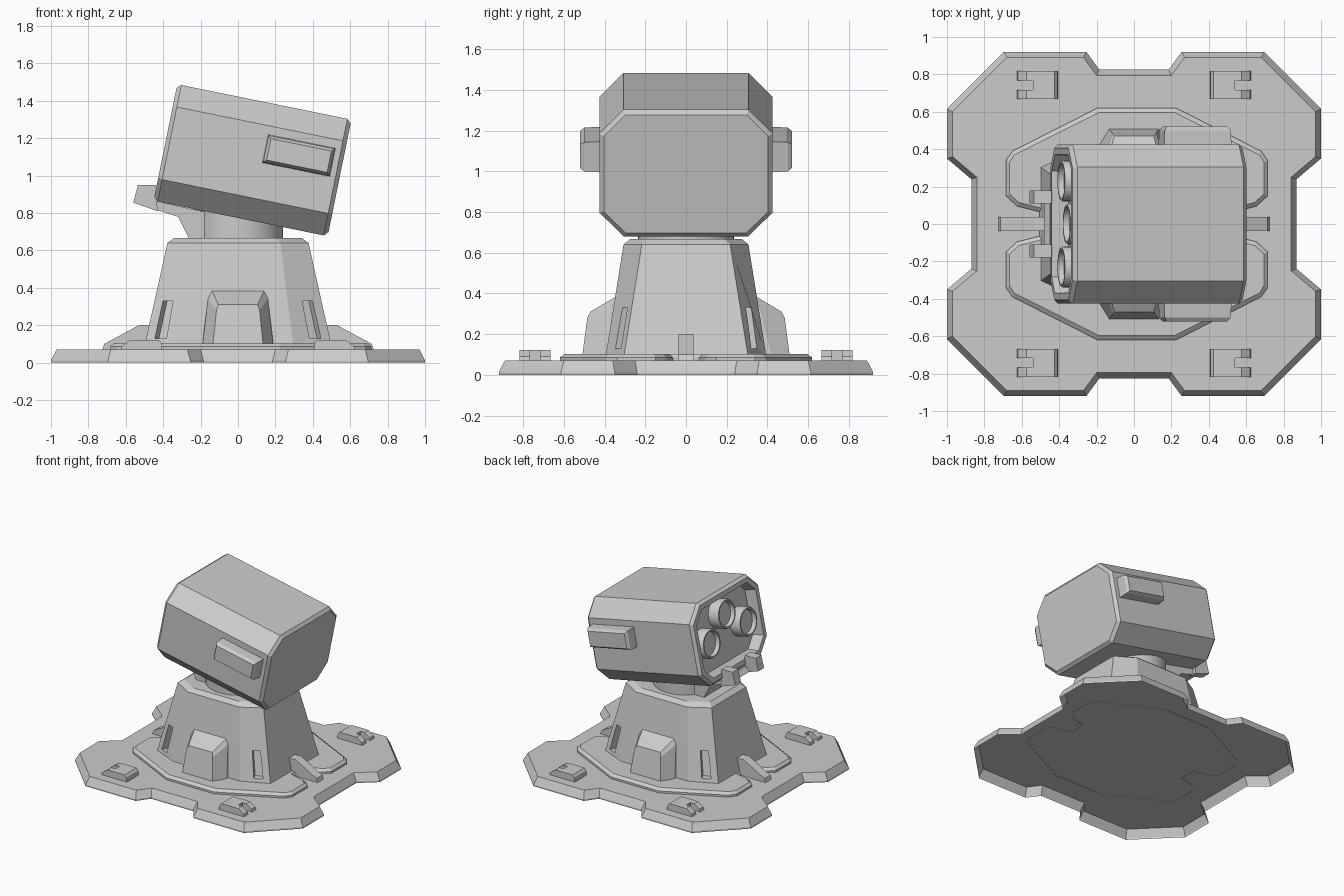
import bpy, bmesh
from math import sin, cos, pi, radians
from mathutils import Matrix, Vector

if "Cube" in bpy.data.objects:
    bpy.data.objects.remove(bpy.data.objects["Cube"])


def loft(name, rings, matrix=None, smooth=False, open_start=False):
    """Skin a list of equal-length point rings and cap the ends."""
    bm = bmesh.new()
    vs = [[bm.verts.new(p) for p in r] for r in rings]
    n = len(rings[0])
    for a, b in zip(vs, vs[1:]):
        for i in range(n):
            bm.faces.new((a[i], a[(i + 1) % n], b[(i + 1) % n], b[i]))
    start = bm.faces.new(vs[0])
    bm.faces.new(vs[-1])
    bmesh.ops.recalc_face_normals(bm, faces=bm.faces[:])
    if open_start:
        bmesh.ops.delete(bm, geom=[start], context='FACES_ONLY')
    me = bpy.data.meshes.new(name)
    bm.to_mesh(me)
    bm.free()
    ob = bpy.data.objects.new(name, me)
    bpy.context.collection.objects.link(ob)
    if matrix:
        ob.matrix_world = matrix
    if smooth:
        bpy.ops.object.select_all(action='DESELECT')
        ob.select_set(True)
        bpy.context.view_layer.objects.active = ob
        bpy.ops.object.shade_smooth_by_angle(angle=radians(35))
    return ob


def octagon(hx, hy, cx, cy):
    q = [(hx, hy - cy), (hx - cx, hy)]
    return q + [(-x, y) for x, y in q[::-1]] + [(-x, -y) for x, y in q] + [(x, -y) for x, y in q[::-1]]


def quad_mirror(pts):
    """Mirror a first-quadrant outline (from +x round to +y) into all quadrants."""
    return pts + [(-x, y) for x, y in pts[::-1]] + [(-x, -y) for x, y in pts] + [(x, -y) for x, y in pts[::-1]]


def flat(pts, z, dx=0.0):
    return [(x + dx, y, z) for x, y in pts]


def slab(name, profile, y0, y1):
    """Extrude an x-z profile along y."""
    return loft(name, [[(x, y, z) for x, z in profile] for y in (y0, y1)])


# Base plate: open-bottomed shell with notched sides and a sloped rim
low = quad_mirror([(.87, .24), (1, .35), (1, .615), (.695, .92), (.255, .92), (.185, .825)])
high = quad_mirror([(.84, .25), (.97, .36), (.97, .60), (.68, .89), (.27, .89), (.20, .795)])
loft("base_plate", [flat(low, 0), flat(low, .012), flat(high, .07)], open_start=True)

# Raised deck with a notch on both sides
deck = quad_mirror([(.52, .065), (.64, .095), (.70, .15), (.70, .34), (.665, .39), (.21, .62)])
deck_top = quad_mirror([(.51, .085), (.63, .115), (.68, .16), (.68, .33), (.655, .37), (.205, .595)])
loft("raised_deck", [flat(deck, .068, .015), flat(deck, .085, .015), flat(deck_top, .103, .015)], open_start=True)

# Tapered pedestal
tower = loft("pedestal", [
    flat(octagon(.50, .395, .205, .09), .09),
    flat(octagon(.377, .307, .15, .09), .64),
    flat(octagon(.34, .275, .14, .085), .667)])

# Slots cut in the diagonal pedestal faces
t, nrm = Vector((.91, .41)), Vector((.41, -.91))
for sx in (1, -1):
    for sy in (1, -1):
        rings = []
        for z, c, w in ((.13, (.41, -.327), .034), (.33, (.37, -.298), .03)):
            pts = [Vector(c) + t * a * w + nrm * b for a, b in ((-1, -.045), (1, -.045), (1, .1), (-1, .1))]
            rings.append([(p.x * sx, p.y * sy, z) for p in pts])
        cutter = loft("slot_cutter", rings)
        cutter.hide_render = True
        cutter.display_type = 'WIRE'
        mod = tower.modifiers.new("slot", 'BOOLEAN')
        mod.object = cutter
        mod.operation = 'DIFFERENCE'
        mod.solver = 'EXACT'

# Housings on the pedestal front and back
for s in (1, -1):
    loft("pedestal_housing", [
        [(-.19, s * .28, .09), (.19, s * .28, .09), (.165, s * .28, .34), (.145, s * .28, .387),
         (-.145, s * .28, .387), (-.165, s * .28, .34)],
        [(-.19, s * .42, .09), (.19, s * .42, .09), (.16, s * .36, .34), (.14, s * .34, .387),
         (-.14, s * .34, .387), (-.16, s * .36, .34)],
        [(-.135, s * .51, .09), (.135, s * .51, .09), (.115, s * .485, .28), (.105, s * .47, .31),
         (-.105, s * .47, .31), (-.115, s * .485, .28)]])

# Wedge braces on both sides of the pedestal
for s in (1, -1):
    slab("brace_wedge", [(s * x, z) for x, z in
         ((.42, .07), (.725, .07), (.715, .10), (.53, .20), (.42, .20))], -.037, .037)

# Anchor clamps on the four corners
for sx in (1, -1):
    for sy in (1, -1):
        y = sy * .742
        slab("clamp_body", [(sx * a, b) for a, b in
             ((.405, .07), (.41, .105), (.425, .122), (.54, .122), (.54, .07))], y - .075, y + .075)
        for a, b in ((-.075, -.025), (.025, .075)):
            slab("clamp_finger", [(sx * p, q) for p, q in
                 ((.54, .07), (.54, .122), (.575, .122), (.62, .09), (.625, .07))], y + a, y + b)


def circle(r, n=32):
    return [(r * cos(2 * pi * i / n), r * sin(2 * pi * i / n)) for i in range(n)]


# Swivel neck
loft("neck", [flat(circle(.237), z, .003) for z in (.65, .84)], smooth=True)

# Rear bracket under the head with two prongs
for s in (1, -1):
    slab("bracket_prong", [(-.56, .855), (-.535, .95), (-.44, .95), (-.43, .81)], s * .11, s * .18)
slab("bracket_plate", [(-.48, .83), (-.45, .865), (-.15, .80), (-.15, .66), (-.26, .66), (-.32, .78)],
     -.15, .15)

# Tilted head: octagonal housing with a recessed open end
head = Matrix.Translation((.0775, 0, 1.082)) @ Matrix.Rotation(radians(11.5), 4, 'Y')


def head_ring(x, d):
    return [(x, y, z) for y, z in octagon(.426 - d, .318 - d, .12 - .586 * d, .12 - .586 * d)]


loft("head_housing", [head_ring(-.385, .065), head_ring(-.475, .055), head_ring(-.475, .02), head_ring(-.453, 0),
                      head_ring(.453, 0), head_ring(.475, .022)], head)

# Three hollow barrels in the recess
for y, z in ((-.23, -.02), (0, .125), (.23, -.02)):
    loft("barrel", [[(x, y + a, z + b) for a, b in circle(r, 24)] for x, r in
         ((-.37, .11), (-.462, .11), (-.472, .104), (-.472, .094), (-.44, .088))], head, smooth=True)

# Side pods on the head
for s in (1, -1):
    loft("side_pod", [[(.2385 + a * (.185 - d), s * y, .074 + b * (.078 - d))
                       for a, b in ((-1, -1), (1, -1), (1, 1), (-1, 1))]
                      for y, d in ((.40, 0), (.50, .005), (.522, .02))], head)
